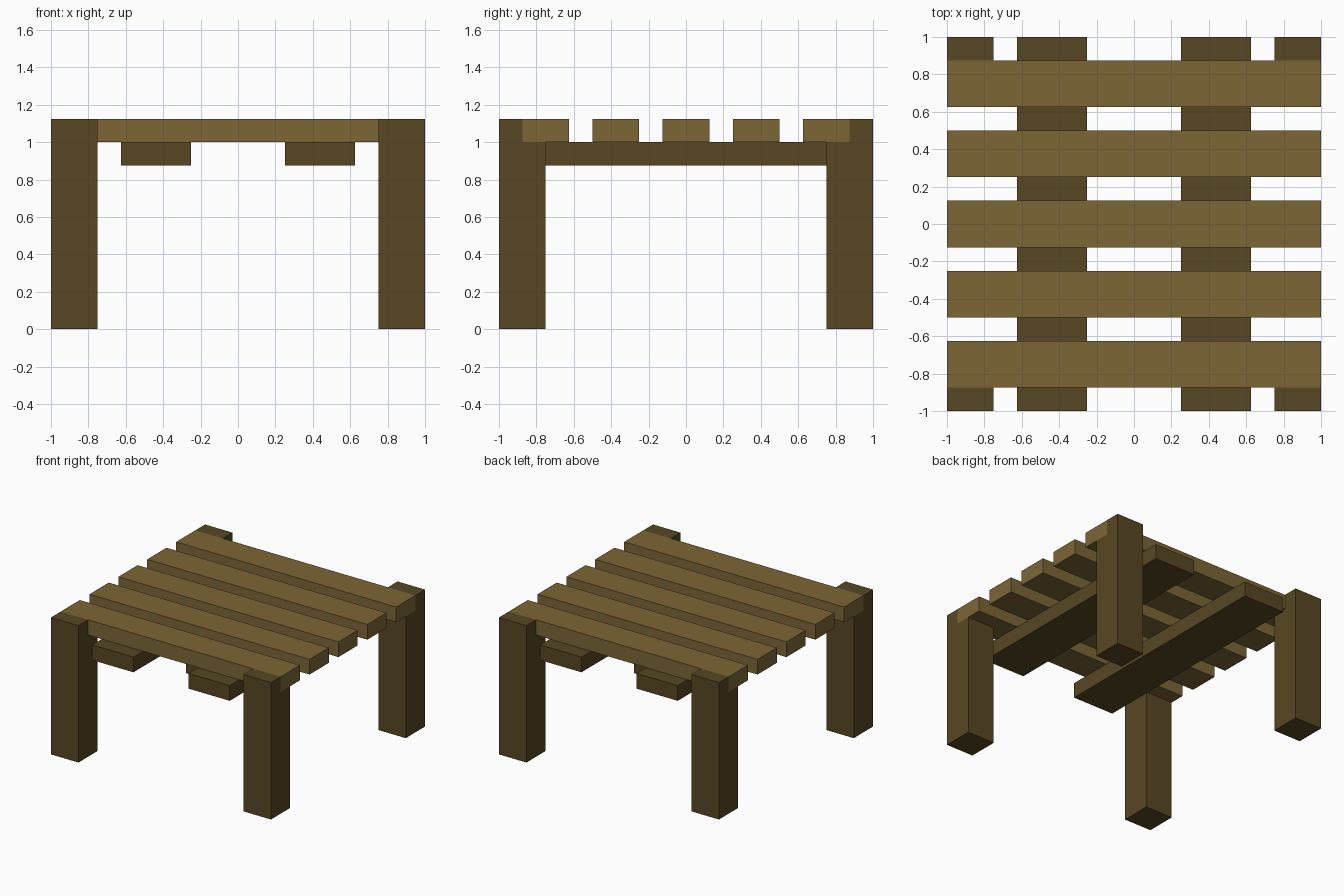
import bpy
import bmesh
from mathutils import Vector

cube = bpy.data.objects.get("Cube")
if cube:
    bpy.data.objects.remove(cube, do_unlink=True)


def make_material(name, colour):
    mat = bpy.data.materials.new(name)
    mat.use_nodes = True
    mat.diffuse_color = colour
    mat.node_tree.nodes["Principled BSDF"].inputs["Base Color"].default_value = colour
    return mat


light_wood = make_material("light wood", (0.202, 0.133, 0.037, 1))
dark_wood = make_material("dark wood", (0.097, 0.064, 0.017, 1))


def extrude_profile(name, profile, x0, x1, mat):
    """Extrude a (y, z) outline along x from x0 to x1."""
    bm = bmesh.new()
    face = bm.faces.new([bm.verts.new((x0, y, z)) for y, z in profile])
    grown = bmesh.ops.extrude_face_region(bm, geom=[face])
    moved = [v for v in grown["geom"] if isinstance(v, bmesh.types.BMVert)]
    bmesh.ops.translate(bm, verts=moved, vec=Vector((x1 - x0, 0, 0)))
    bmesh.ops.recalc_face_normals(bm, faces=bm.faces)
    mesh = bpy.data.meshes.new(name)
    bm.to_mesh(mesh)
    bm.free()
    mesh.materials.append(mat)
    obj = bpy.data.objects.new(name, mesh)
    bpy.context.collection.objects.link(obj)
    return obj


def board(name, x0, x1, y0, y1, z0, z1, mat):
    return extrude_profile(name, [(y0, z0), (y1, z0), (y1, z1), (y0, z1)], x0, x1, mat)


top = 1.125
seat = 1.0

# Corner legs, notched at the top to hold the outer slats
notched = [(0.75, 0), (1, 0), (1, top), (0.875, top), (0.875, seat), (0.75, seat)]
for side, sx in (("left", 1), ("right", -1)):
    for end, sy in (("front", -1), ("back", 1)):
        outline = [(sy * y, z) for y, z in notched]
        extrude_profile(f"{end}_{side}_leg", outline, sx * 0.75, sx, dark_wood)

    # Support rail running front to back under the slats
    board(f"{side}_rail", sx * 0.25, sx * 0.625, -1, 1, 0.875, seat, dark_wood)

# Five evenly spaced top slats
for i in range(5):
    y = (i - 2) * 0.375
    board(f"top_slat_{i + 1}", -1, 1, y - 0.125, y + 0.125, seat, top, light_wood)
